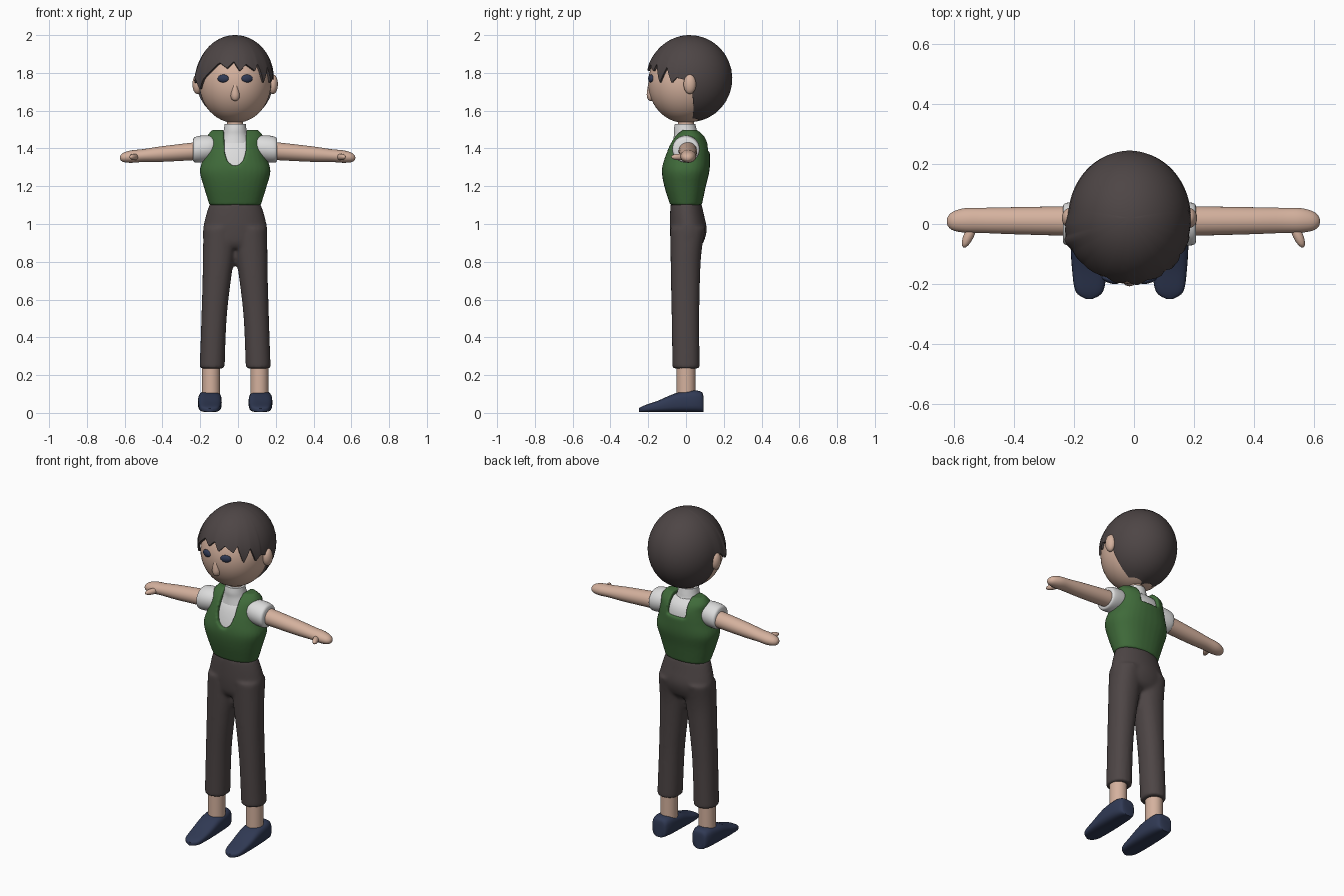
import bpy, bmesh, math
from mathutils import Vector, Matrix

if "Cube" in bpy.data.objects:
    bpy.data.objects.remove(bpy.data.objects["Cube"])

CX = -0.015  # body centre line


def material(name, rgb):
    m = bpy.data.materials.new(name)
    m.use_nodes = True
    m.diffuse_color = (*rgb, 1)
    m.node_tree.nodes["Principled BSDF"].inputs["Base Color"].default_value = (*rgb, 1)
    return m


SKIN = material("skin", (0.66, 0.44, 0.34))
DARK = material("dark_brown", (0.075, 0.06, 0.06))
GREEN = material("green", (0.05, 0.145, 0.042))
WHITE = material("shirt_white", (0.72, 0.72, 0.72))
NAVY = material("navy", (0.03, 0.042, 0.09))


def finish(name, bm, mat, angle=45):
    bmesh.ops.recalc_face_normals(bm, faces=bm.faces)
    me = bpy.data.meshes.new(name)
    bm.to_mesh(me)
    bm.free()
    me.materials.append(mat)
    ob = bpy.data.objects.new(name, me)
    bpy.context.collection.objects.link(ob)
    smooth(ob, angle)
    return ob


def smooth(ob, angle=45):
    bpy.ops.object.select_all(action='DESELECT')
    ob.select_set(True)
    bpy.context.view_layer.objects.active = ob
    bpy.ops.object.shade_smooth_by_angle(angle=math.radians(angle))


def apply_modifiers(ob, angle=45):
    dg = bpy.context.evaluated_depsgraph_get()
    me = bpy.data.meshes.new_from_object(ob.evaluated_get(dg))
    ob.modifiers.clear()
    ob.data = me
    smooth(ob, angle)


def spline(rows, steps=4):
    """Smooth the ring list with a Catmull-Rom curve."""
    out = []
    for i in range(len(rows) - 1):
        p = [rows[max(0, min(len(rows) - 1, i + k))] for k in (-1, 0, 1, 2)]
        for s in range(steps):
            t = s / steps
            out.append([b + 0.5 * t * (c - a + t * (2*a - 5*b + 4*c - d + t * (3*(b - c) + d - a)))
                        for a, b, c, d in zip(*p)])
    return out + [rows[-1]]


PLACE = {'X': lambda a, u, v: (a, u, v), 'Y': lambda a, u, v: (u, a, v), 'Z': lambda a, u, v: (u, v, a)}


def loft(rings, axis='Z', power=2.0, n=32, bm=None):
    """Rings are (position on axis, centre u, centre v, radius u, radius v)."""
    bm = bm or bmesh.new()
    loops = []
    for a, u, v, ru, rv in spline(rings):
        loop = []
        for k in range(n):
            c, s = math.cos(2*math.pi*k/n), math.sin(2*math.pi*k/n)
            pu = u + ru * math.copysign(abs(c) ** (2/power), c)
            pv = v + rv * math.copysign(abs(s) ** (2/power), s)
            loop.append(bm.verts.new(PLACE[axis](a, pu, pv)))
        loops.append(loop)
    for lo, hi in zip(loops, loops[1:]):
        for k in range(n):
            bm.faces.new((lo[k], lo[(k+1) % n], hi[(k+1) % n], hi[k]))
    bm.faces.new(loops[0][::-1])
    bm.faces.new(loops[-1])
    return bm


def ellipsoid(name, centre, radii, mat, turn=0.0, seg=32):
    bm = bmesh.new()
    mtx = (Matrix.Translation(centre) @ Matrix.Rotation(turn, 4, 'Z')
           @ Matrix.Diagonal((*radii, 1)))
    bmesh.ops.create_uvsphere(bm, u_segments=seg, v_segments=seg // 2, radius=1, matrix=mtx)
    return finish(name, bm, mat, 180)


def remesh(ob, voxel, rounds):
    r = ob.modifiers.new("remesh", 'REMESH')
    r.mode, r.voxel_size = 'VOXEL', voxel
    s = ob.modifiers.new("soften", 'SMOOTH')
    s.factor, s.iterations = 0.5, rounds
    apply_modifiers(ob, 60)


# Trousers: pelvis and two legs fused into one skin
bm = loft([(0.87, CX, 0, .14, .06), (0.90, CX, .006, .166, .085), (0.97, CX, .012, .171, .098),
           (1.05, CX, .005, .154, .09), (1.11, CX, 0, .134, .081)])
for s in (-1, 1):
    loft([(0.235, CX + s*.122, 0, .066, .072), (0.5, CX + s*.112, -.003, .067, .073),
          (0.7, CX + s*.098, -.003, .075, .077), (0.85, CX + s*.086, 0, .085, .082),
          (0.98, CX + s*.082, .01, .086, .094)], bm=bm, power=2.2)
remesh(finish("trousers", bm, DARK), 0.01, 8)

# Vest: torso with neck openings cut front and back
TORSO = [(1.10, 0, .136, .084), (1.2, -.005, .167, .11), (1.28, -.002, .187, .126),
         (1.35, .005, .168, .122), (1.42, .015, .15, .107), (1.465, .02, .148, .082),
         (1.498, .02, .122, .045)]
vest = finish("vest", loft([(z, CX, y, rx, ry) for z, y, rx, ry in TORSO], power=2.3), GREEN)


def neck_cutter(name, half, y0, y1):
    bm = bmesh.new()
    pts = [(CX + s*x, z) for s, side in ((1, half), (-1, half[::-1])) for x, z in side]
    face = bm.faces.new([bm.verts.new((x, y0, z)) for x, z in pts])
    ext = bmesh.ops.extrude_face_region(bm, geom=[face])
    bmesh.ops.translate(bm, vec=(0, y1 - y0, 0),
                        verts=[v for v in ext["geom"] if isinstance(v, bmesh.types.BMVert)])
    ob = finish(name, bm, GREEN)
    ob.hide_render = True
    return ob


cutters = [neck_cutter("neck_cutter_front", [(.012, 1.308), (.04, 1.33), (.056, 1.38), (.064, 1.7)], -.4, .021),
           neck_cutter("neck_cutter_back", [(.058, 1.385), (.064, 1.7)], .019, .4)]
for c in cutters:
    b = vest.modifiers.new("cut", 'BOOLEAN')
    b.operation, b.object, b.solver = 'DIFFERENCE', c, 'EXACT'
apply_modifiers(vest)
for c in cutters:
    bpy.data.objects.remove(c)
remesh(vest, 0.008, 4)

# Shirt: body under the vest, collar
shirt = [(z - .022, CX, y, rx * .88, ry * .88) for z, y, rx, ry in TORSO[1:]]
finish("shirt_body", loft(shirt, power=2.3), WHITE)
finish("collar", loft([(1.43, CX, .01, .09, .08), (1.47, CX, 0, .068, .064), (1.50, CX, -.004, .06, .06),
                       (1.53, CX, -.005, .056, .054)]), WHITE)
finish("neck", loft([(1.5, CX, 0, .042, .042), (1.6, CX, 0, .042, .042)]), SKIN)

# Limbs, mirrored about the centre line
for s, side, reach in ((1, "left", .636), (-1, "right", .61)):
    X = lambda d: CX + s*d
    finish(side + "_sleeve", loft([(X(.09), 0, 1.405, .05, .055), (X(.13), 0, 1.402, .068, .066),
                                   (X(.18), 0, 1.397, .073, .071), (X(.213), 0, 1.393, .07, .067),
                                   (X(.222), 0, 1.392, .06, .057)], 'X'), WHITE)
    arm = [(.15, .01, 1.39, .05, .048), (.22, .01, 1.385, .049, .047), (.4, .011, 1.37, .045, .041),
           (.5, .012, 1.362, .042, .034), (.56, .012, 1.357, .041, .033), (.6, .01, 1.353, .032, .026),
           (.618, .009, 1.351, .018, .015), (.623, .009, 1.351, .005, .004)]
    finish(side + "_arm", loft([(X(d * reach / .623), *r) for d, *r in arm], 'X'), SKIN)
    ellipsoid(side + "_thumb", (X(reach - .075), -.035, 1.355), (.017, .048, .017), SKIN, s * .42, 16)
    finish(side + "_ankle", loft([(z, X(.128), 0, .048, .05) for z in (.08, .3)]), SKIN)
    finish(side + "_shoe", loft([(y, X(.134), h/2 + .004, w, h/2) for y, w, h in
                                 ((-.25, .012, .02), (-.225, .046, .034), (-.15, .058, .06), (-.055, .063, .1),
                                  (.03, .06, .114), (.07, .053, .112), (.088, .044, .1), (.093, .034, .075))],
                                'Y', 3.2, 28), NAVY, 50)
    ellipsoid(side + "_ear", (X(.2), .02, 1.74), (.026, .033, .052), SKIN)
    ellipsoid(side + "_eye", (X(.063), -.185, 1.77), (.031, .013, .021), NAVY, s * .3)

# Head and nose
ellipsoid("head", (CX, -.005, 1.745), (.19, .195, .21), SKIN, 0, 48)
finish("nose", loft([(1.652, CX, -.183, .006, .008), (1.66, CX, -.184, .018, .018), (1.685, CX, -.186, .024, .022),
                     (1.73, CX, -.188, .013, .014), (1.765, CX, -.186, .003, .004)], n=20), SKIN)

# Hair: shell with a jagged hem, given as (angle from front, hem height)
HEM = [(-180, 1.54), (-99, 1.56), (-91, 1.75), (-84, 1.78), (-76, 1.745), (-70, 1.775), (-62, 1.71),
       (-52, 1.77), (-25, 1.855), (-12, 1.825), (-2, 1.86), (7, 1.81), (17, 1.846), (31, 1.81),
       (37, 1.85), (46, 1.745), (57, 1.83), (65, 1.745), (72, 1.775), (91, 1.755), (99, 1.56), (180, 1.54)]


def hem(t):
    for (a, za), (b, zb) in zip(HEM, HEM[1:]):
        if a <= t <= b:
            return za + (zb - za) * (t - a) / (b - a)


ROWS, COLS = 16, 240
bm = bmesh.new()
top = bm.verts.new((CX, .02, 2.0))
grid = []
for k in range(COLS):
    deg = -180 + 360 * k / COLS
    t = math.radians(deg)
    end = math.acos(max(-.998, (hem(deg) - 1.77) / .23))
    flare = .09 * max(0, 1 - abs(deg + 73) / 25)
    if abs(deg) < 75:
        flare += .02
    col = []
    for r in range(1, ROWS + 1):
        phi = end * r / ROWS
        f = 1 + flare * (r / ROWS) ** 3
        col.append(bm.verts.new((CX + .205 * f * math.sin(phi) * math.sin(t),
                                 .02 - .225 * f * math.sin(phi) * math.cos(t),
                                 1.77 + .23 * math.cos(phi))))
    grid.append(col)
for k in range(COLS):
    a, b = grid[k], grid[(k + 1) % COLS]
    bm.faces.new((top, a[0], b[0]))
    for r in range(ROWS - 1):
        bm.faces.new((a[r], a[r+1], b[r+1], b[r]))
hair = finish("hair", bm, DARK, 60)
solid = hair.modifiers.new("thickness", 'SOLIDIFY')
solid.thickness, solid.offset = 0.012, -1
apply_modifiers(hair, 60)
